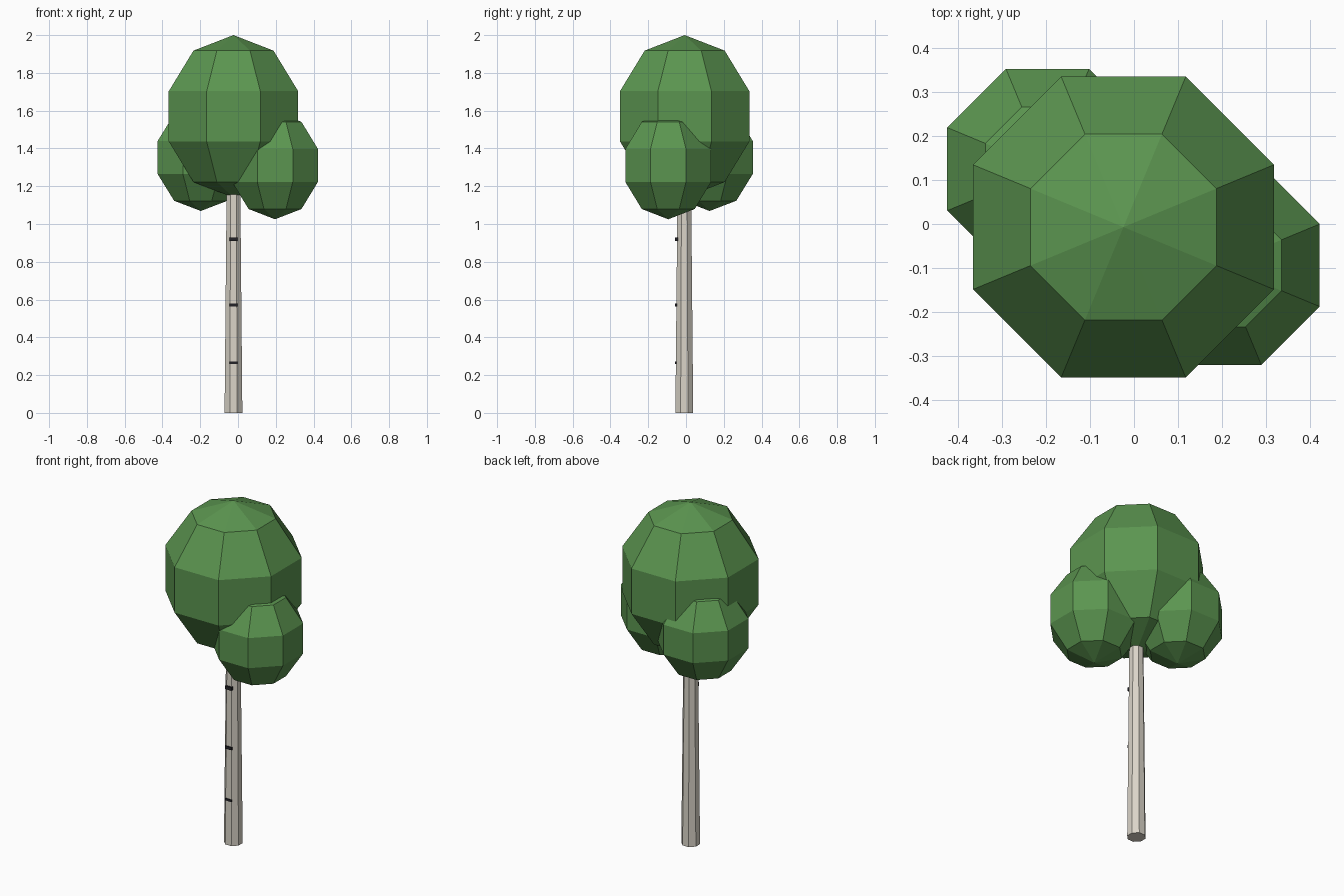
import bpy
import math

cube = bpy.data.objects.get("Cube")
if cube:
    bpy.data.objects.remove(cube, do_unlink=True)

AXIS = (-0.024, -0.007)   # trunk and crown centre
TURN = math.radians(22.5)  # puts flat sides square to the axes


def make_material(name, color):
    mat = bpy.data.materials.new(name)
    mat.use_nodes = True
    mat.diffuse_color = (*color, 1)
    mat.node_tree.nodes["Principled BSDF"].inputs["Base Color"].default_value = (*color, 1)
    return mat


leaf = make_material("leaf green", (0.105, 0.3, 0.08))
bark = make_material("pale bark", (0.70, 0.66, 0.58))
dark = make_material("dark bark", (0.016, 0.016, 0.02))


def finish(name, mat):
    obj = bpy.context.object
    obj.name = name
    obj.data.materials.append(mat)
    bpy.ops.object.shade_flat()
    return obj


def foliage(name, center, radius, half_height):
    bpy.ops.mesh.primitive_uv_sphere_add(segments=8, ring_count=5, radius=1,
                                         location=center, rotation=(0, 0, TURN))
    finish(name, leaf).scale = (radius, radius, half_height)


# Leaf clumps
foliage("main_crown", (*AXIS, 1.57), 0.39, 0.43)
foliage("left_leaf_clump", (0.196, -0.094, 1.31), 0.258, 0.285)
foliage("right_leaf_clump", (-0.197, 0.125, 1.352), 0.26, 0.283)

# Tapered trunk, running up into the crown
TRUNK_HEIGHT = 1.3
bpy.ops.mesh.primitive_cone_add(vertices=8, radius1=0.051, radius2=0.038, depth=TRUNK_HEIGHT,
                                location=(AXIS[0], AXIS[1] - 0.002, TRUNK_HEIGHT / 2),
                                rotation=(0, 0, TURN))
finish("trunk", bark)

# Dark bark marks on the front
for i, (z, height) in enumerate([(0.265, 0.013), (0.57, 0.016), (0.92, 0.019)]):
    bpy.ops.mesh.primitive_cube_add(size=1, location=(AXIS[0], -0.05, z))
    finish(f"bark_mark_{i + 1}", dark).scale = (0.042, 0.016, height)
